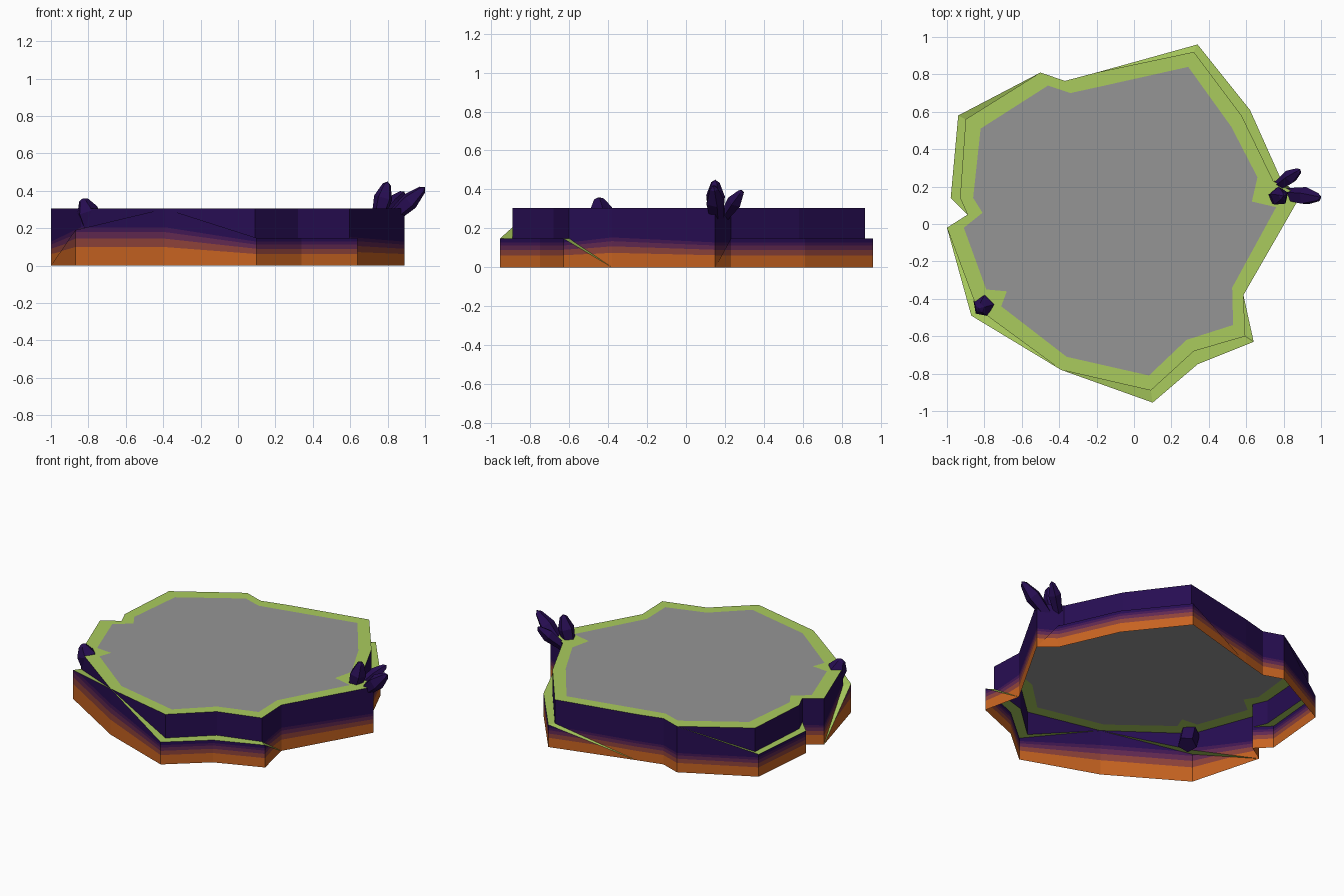
import bpy, bmesh, math
from mathutils import Vector

if "Cube" in bpy.data.objects:
    bpy.data.objects.remove(bpy.data.objects["Cube"])

def mat(name, rgb):
    m = bpy.data.materials.new(name)
    m.diffuse_color = (*rgb, 1)
    m.use_nodes = True
    m.node_tree.nodes["Principled BSDF"].inputs["Base Color"].default_value = m.diffuse_color
    return m

BANDS = [mat("orange", (.57, .125, .015)), mat("rust", (.27, .055, .042)),
         mat("plum", (.12, .022, .082)), mat("violet", (.055, .009, .088)),
         mat("indigo", (.02, .004, .085))]
GREEN = mat("grass green", (.40, .60, .11))
GREY = mat("grey", (.30, .30, .30))
TOP = .305
LEVELS = [.062, .09, .112, .128]

# outline: outer xy, ledge height, upper wall xy (None = same), grey field xy, colour band stretch
O = [
    ((.34, .96), .148, (.32, .92), (.29, .84), 1),
    ((-.20, .81), 0, None, (-.18, .735), 1),
    ((-.37, .765), TOP, None, (-.34, .70), 1),
    ((-.50, .81), TOP, None, (-.46, .74), 1),
    ((-.94, .58), .148, (-.90, .56), (-.82, .51), 1),
    ((-.98, .14), .148, (-.93, .14), (-.86, .14), 1),
    ((-.89, .05), .148, None, (-.81, .06), 1),
    ((-1.0, -.02), 0, None, (-.91, -.02), 1),
    ((-.87, -.49), .19, (-.84, -.45), (-.79, -.35), 1.6),
    ((-.87, -.49), .19, (-.84, -.45), (-.68, -.36), 1.6),
    ((-.87, -.49), .19, (-.84, -.45), (-.71, -.44), 1.6),
    ((-.39, -.78), TOP, None, (-.36, -.71), 1.6),
    ((.10, -.955), .148, (.09, -.89), (.08, -.81), 1),
    ((.34, -.75), .148, (.32, -.68), (.28, -.62), 1),
    ((.64, -.63), .148, (.595, -.60), (.53, -.54), 1),
    ((.585, -.38), 0, None, (.525, -.34), 1.2),
    ((.89, .15), 0, None, (.76, .09), 1),
    ((.89, .15), 0, None, (.63, .12), 1),
    ((.79, .23), .148, (.745, .23), (.66, .25), 1),
    ((.62, .61), .148, (.575, .58), (.52, .52), 1),
]

def poly(bm, pts):
    pts = [Vector(p) for p in pts]
    pts = [p for i, p in enumerate(pts) if (p - pts[i - 1]).length > 1e-5]
    return bm.faces.new([bm.verts.new(p) for p in pts]) if len(pts) > 2 else None

def finish(bm, name, mats):
    me = bpy.data.meshes.new(name)
    bm.to_mesh(me)
    bm.free()
    for m in mats:
        me.materials.append(m)
    ob = bpy.data.objects.new(name, me)
    bpy.context.collection.objects.link(ob)
    return ob

def wall(bm, a, b, lo, hi, k):
    """Upright panel from a to b, cut into colour bands."""
    a, b = Vector(a), Vector(b)
    d = b - a
    if d.length < 1e-4:
        return
    f = poly(bm, [(*a, lo[0]), (*b, lo[1]), (*b, hi[1]), (*a, hi[0])])
    if not f:
        return
    faces = [f]
    side = Vector((d.y, -d.x, 0))
    for t in LEVELS:
        no = side.cross(Vector((d.x, d.y, t * (k[1] - k[0])))).normalized()
        geom = faces + list({e for g in faces for e in g.edges}) + list({v for g in faces for v in g.verts})
        res = bmesh.ops.bisect_plane(bm, geom=geom, plane_co=(a.x, a.y, t * k[0]), plane_no=no, dist=1e-5)
        faces = [g for g in res["geom"] if isinstance(g, bmesh.types.BMFace)]
    for g in faces:
        c = g.calc_center_median()
        s = (c.xy - a).dot(d) / d.length_squared
        level = c.z / (k[0] + (k[1] - k[0]) * s)
        g.material_index = sum(level > t for t in LEVELS)

# cliff walls, sloping ledges and top rim
walls, ledges, rim, field = (bmesh.new() for _ in range(4))
for i, (a, la, ia, ga, ka) in enumerate(O):
    b, lb, ib, gb, kb = O[(i + 1) % len(O)]
    ia, ib = ia or a, ib or b
    wall(walls, a, b, (0, 0), (la, lb), (ka, kb))
    wall(walls, ia, ib, (la, lb), (TOP, TOP), (ka, kb))
    poly(ledges, [(*a, la), (*b, lb), (*ib, lb), (*ia, la)])
    poly(rim, [(*ia, TOP), (*ib, TOP), (*gb, TOP), (*ga, TOP)])
poly(field, [(*o[3], TOP) for o in O])
finish(walls, "cliff_walls", BANDS)
finish(ledges, "cliff_ledges", [GREEN])
finish(rim, "grass_rim", [GREEN])
finish(field, "ground_field", [GREY])

# crystals: five-sided shards, widest past the middle
def crystal(name, base, tip, r, r0=.6):
    base, tip = Vector(base), Vector(tip)
    q = (tip - base).to_track_quat('Z', 'Y')
    h = (tip - base).length
    bm = bmesh.new()
    rings = []
    for z, s in ((0, r0), (.62, 1), (.93, .45)):
        rings.append([bm.verts.new(base + q @ Vector((r * s * math.cos(j * math.tau / 5),
                      r * s * math.sin(j * math.tau / 5), z * h))) for j in range(5)])
    for lo, hi in zip(rings, rings[1:]):
        for j in range(5):
            n = (j + 1) % 5
            bm.faces.new((lo[j], lo[n], hi[n], hi[j]))
    apex = bm.verts.new(tip)
    for j in range(5):
        bm.faces.new((rings[-1][j], rings[-1][(j + 1) % 5], apex))
    bm.faces.new(rings[0][::-1])
    finish(bm, name, [BANDS[4]])

crystal("crystal_upright", (.74, .145, .22), (.80, .15, .45), .052)
crystal("crystal_outer", (.78, .16, .22), (1.0, .14, .42), .05)
crystal("crystal_rear", (.75, .19, .25), (.89, .29, .395), .04)
crystal("crystal_left", (-.77, -.42, .19), (-.83, -.45, .36), .06, 1.0)
